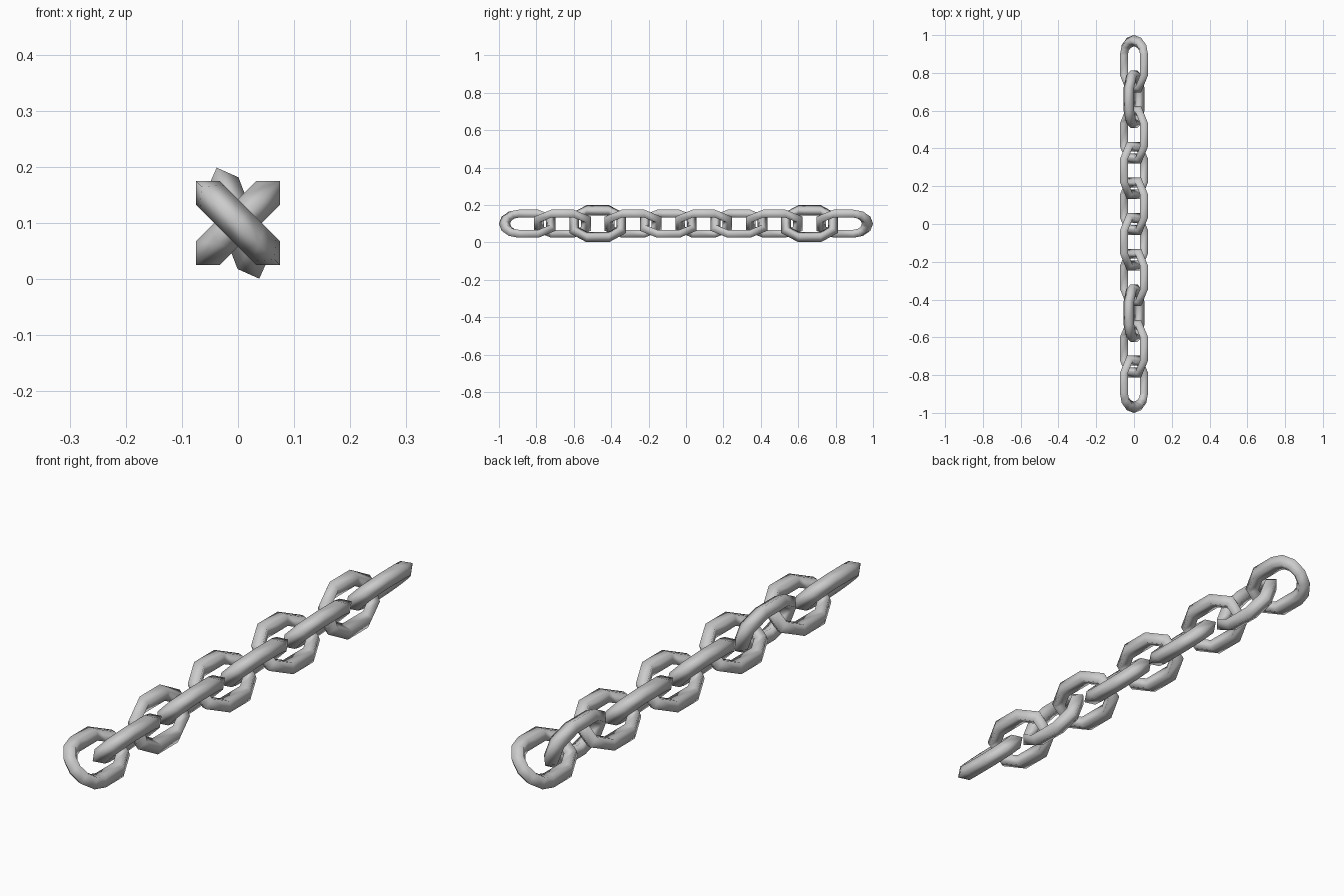
import bpy, bmesh
from math import sin, cos, radians
from mathutils import Vector

if "Cube" in bpy.data.objects:
    bpy.data.objects.remove(bpy.data.objects["Cube"])

COUNT, PITCH, MID_Z = 10, 0.1887, 0.1
BEND, WIRE = 0.076, 0.03      # bend radius of the wire's centre line, wire radius


def half_ring(segments):
    """Bend angles for one end and the offset that keeps the link length equal."""
    offset = 0.060 if segments == 3 else 0.045
    return [(-90 + 180 * i / segments, offset) for i in range(segments + 1)]


def make_link(name, y, roll, front_segments=3, back_segments=3):
    # stations around the link: back bend (+y), then front bend (-y)
    stations = [(a, o) for a, o in half_ring(back_segments)]
    stations += [(a + 180, -o) for a, o in half_ring(front_segments)]
    across = Vector((cos(radians(roll)), 0, sin(radians(roll))))
    along = Vector((0, 1, 0))
    normal = across.cross(along)
    centre = Vector((0, y, MID_Z))

    bm = bmesh.new()
    rings = []
    for angle, offset in stations:
        t = radians(angle)
        radial = along * cos(t) + across * sin(t)
        mid = centre + along * offset + radial * BEND
        # four-sided wire with one corner pointing outward
        rings.append([bm.verts.new(mid + radial * (WIRE * cos(radians(k * 90)))
                                   + normal * (WIRE * sin(radians(k * 90))))
                      for k in range(4)])
    n = len(rings)
    for i in range(n):
        r0, r1 = rings[i], rings[(i + 1) % n]
        for k in range(4):
            j = (k + 1) % 4
            bm.faces.new((r0[k], r0[j], r1[j], r1[k]))
    bmesh.ops.recalc_face_normals(bm, faces=bm.faces)
    for f in bm.faces:
        f.smooth = True
    mesh = bpy.data.meshes.new(name)
    bm.to_mesh(mesh)
    bm.free()
    obj = bpy.data.objects.new(name, mesh)
    bpy.context.collection.objects.link(obj)


# chain of alternating links; two of them are rolled further upright
for i in range(COUNT):
    roll = 45 if i % 2 else 135
    if i in (2, 8):
        roll = 111
    make_link(f"chain_link_{i + 1}", (i - (COUNT - 1) / 2) * PITCH, roll,
              front_segments=6 if i == 0 else 3,
              back_segments=6 if i == COUNT - 1 else 3)
